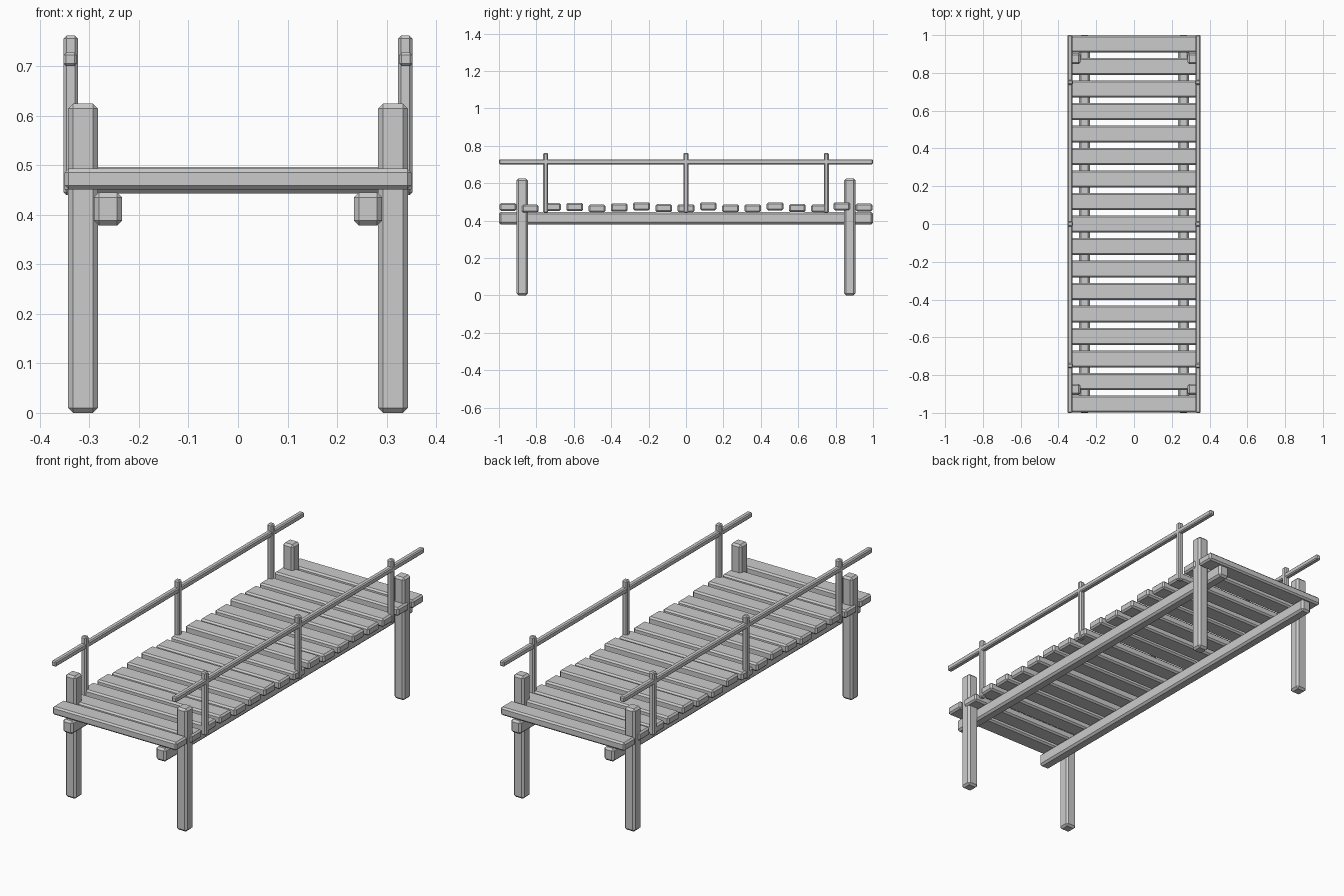
import bpy, bmesh

if "Cube" in bpy.data.objects:
    bpy.data.objects.remove(bpy.data.objects["Cube"])


def block(name, center, size, bevel):
    """Chamfered box given by centre and full size."""
    bm = bmesh.new()
    bmesh.ops.create_cube(bm, size=1)
    for v in bm.verts:
        v.co = [v.co[i] * size[i] + center[i] for i in range(3)]
    bmesh.ops.bevel(bm, geom=bm.edges[:], offset=bevel, segments=1,
                    profile=0.5, affect='EDGES')
    mesh = bpy.data.meshes.new(name)
    bm.to_mesh(mesh)
    bm.free()
    ob = bpy.data.objects.new(name, mesh)
    bpy.context.collection.objects.link(ob)
    return ob


for side, s in (("left", -1), ("right", 1)):
    # Long support beam under the deck
    block(f"{side}_beam", (s * 0.2625, 0, 0.412), (0.057, 2.0, 0.067), 0.01)
    # Legs standing up through the deck
    for end, e in (("front", -1), ("back", 1)):
        block(f"{end}_{side}_leg", (s * 0.313, e * 0.876, 0.3125),
              (0.06, 0.06, 0.625), 0.01)
    # Handrail and its posts
    block(f"{side}_handrail", (s * 0.339, 0, 0.714), (0.027, 2.0, 0.027), 0.005)
    for i, y in enumerate((-0.75, 0, 0.75)):
        block(f"{side}_rail_post_{i}", (s * 0.338, y, 0.601),
              (0.029, 0.027, 0.322), 0.006)

# Deck planks with slightly uneven heights (two levels: 1 high, 0 low)
levels = (0.7, 0, 0.7, 0.7, 0, 0.5, 1, 0.2, 0.1, 1, 0.1, 0.1, 1, 0.2, 0.1, 1, 0.5)
for i, lv in enumerate(levels):
    block(f"deck_plank_{i}", (0, (i - 8) * 0.119, 0.464 + 0.012 * lv),
          (0.70, 0.09, 0.042), 0.008)
